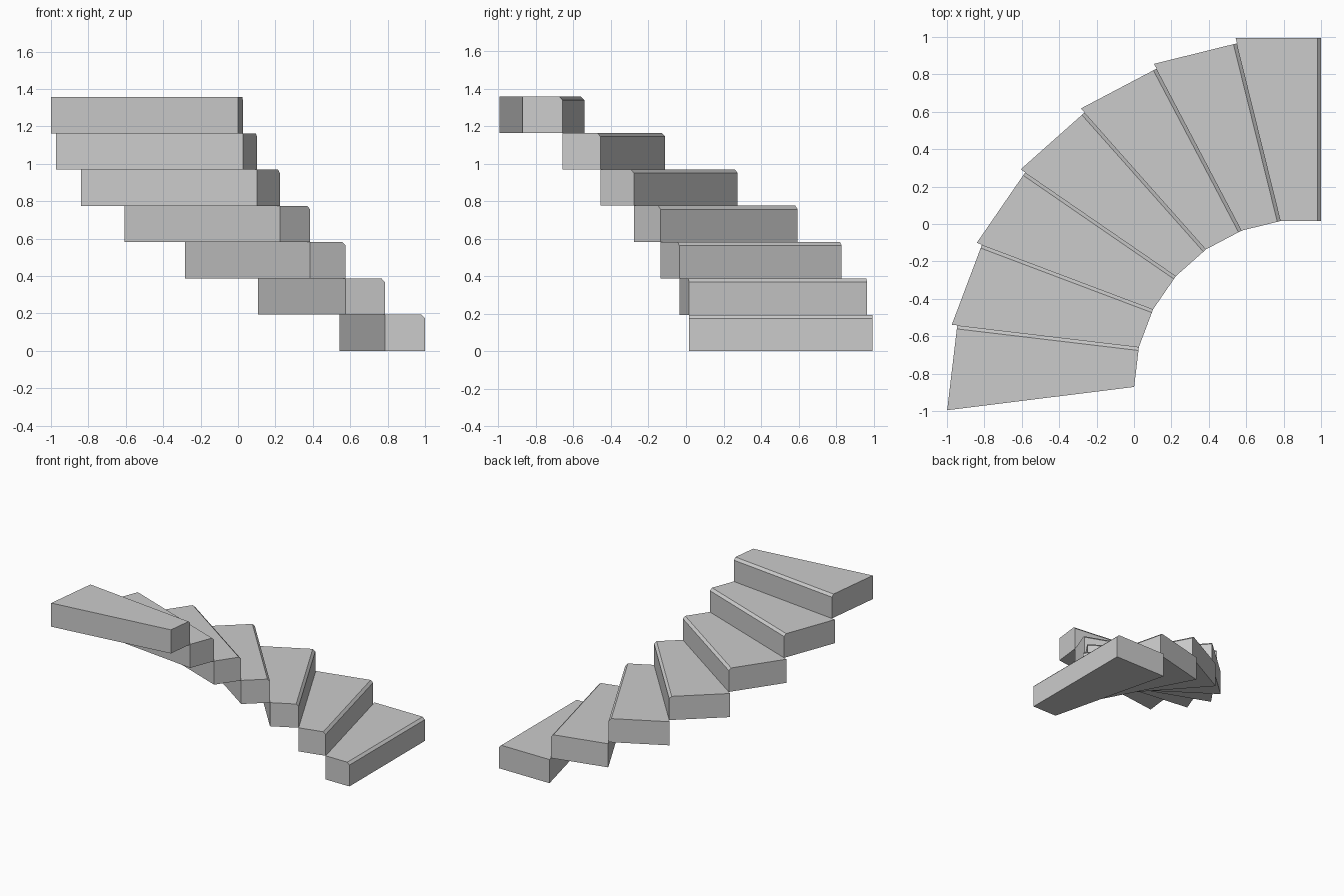
import bpy, bmesh
from math import radians, tan
from mathutils import Matrix, Vector

if "Cube" in bpy.data.objects:
    bpy.data.objects.remove(bpy.data.objects["Cube"])

COUNT = 7
TURN = radians(13.87)      # turn of each step
LENGTH = 0.978             # length of the front edge
INNER = 0.2153             # tread depth at the inner side
OUTER = INNER + LENGTH * tan(TURN)
RISE = 1.357 / COUNT
CHAMFER = 0.019


def step_mesh():
    """Wedge-shaped tread, inner front corner at the origin, chamfered nosing."""
    bm = bmesh.new()
    c = CHAMFER
    # side profile at each end: front is x = 0, tread runs towards -x
    ends = []
    for y, depth in ((0, INNER), (LENGTH, OUTER)):
        profile = [(0, 0), (0, RISE - c), (-c, RISE), (-depth, RISE), (-depth, 0)]
        ends.append([bm.verts.new((x, y, z)) for x, z in profile])
    a, b = ends
    bm.faces.new(a)
    bm.faces.new(b)
    for i in range(5):
        j = (i + 1) % 5
        bm.faces.new((a[i], a[j], b[j], b[i]))
    bmesh.ops.recalc_face_normals(bm, faces=bm.faces)
    mesh = bpy.data.meshes.new("step")
    bm.to_mesh(mesh)
    bm.free()
    return mesh


# winding flight: each step starts at the inner back corner of the last one
mesh = step_mesh()
corner = Vector((1.0, 0.0163, 0.0))
for i in range(COUNT):
    step = bpy.data.objects.new(f"step_{i + 1}", mesh)
    step.location = corner
    step.rotation_euler.z = i * TURN
    bpy.context.collection.objects.link(step)
    corner = corner + Matrix.Rotation(i * TURN, 3, 'Z') @ Vector((-INNER, 0, RISE))
